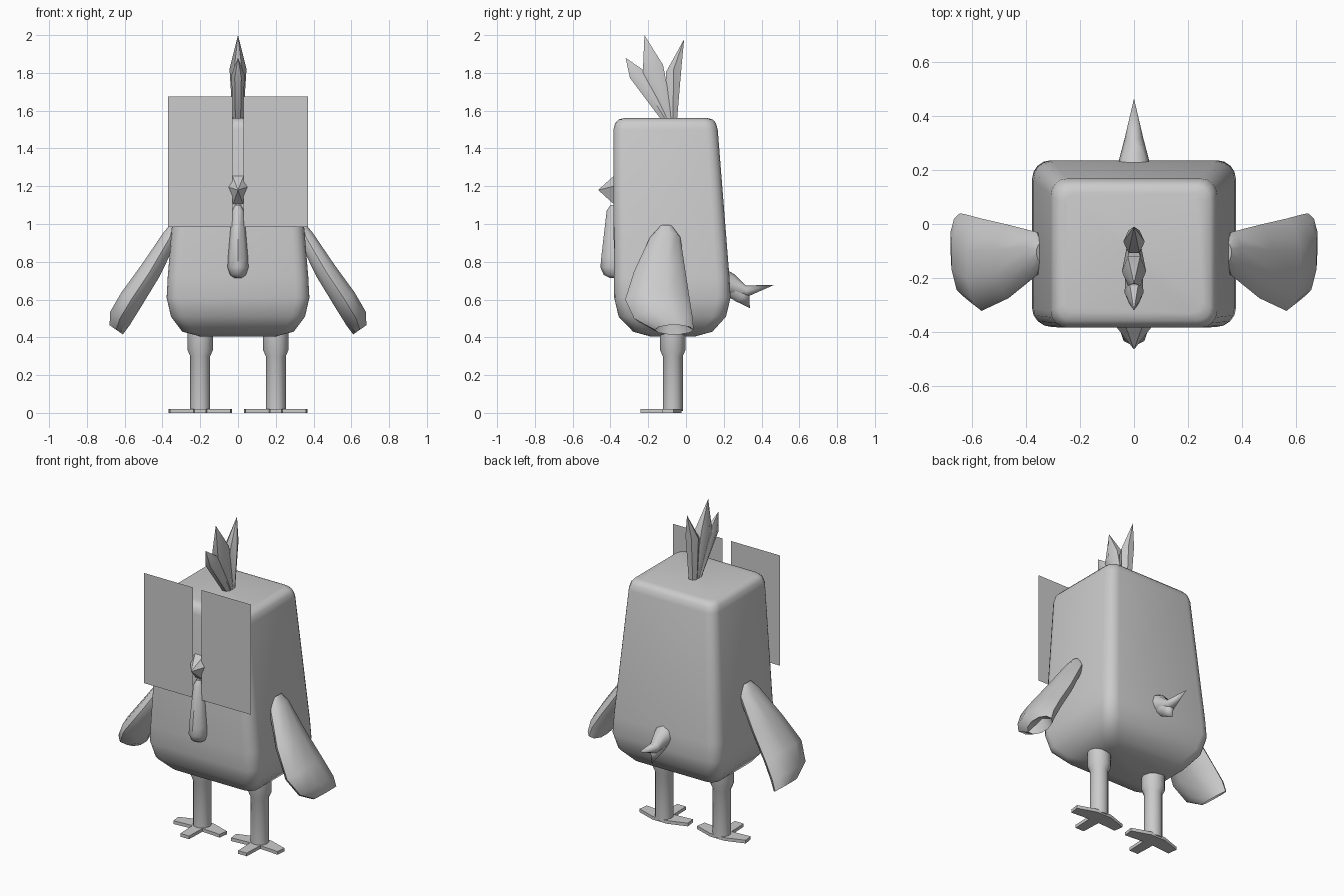
import bpy, bmesh, math
from mathutils import Vector as V

if "Cube" in bpy.data.objects:
    bpy.data.objects.remove(bpy.data.objects["Cube"])

grey = bpy.data.materials.new("plain grey")
grey.diffuse_color = (0.6, 0.6, 0.6, 1)
grey.use_nodes = True
grey.node_tree.nodes["Principled BSDF"].inputs["Base Color"].default_value = grey.diffuse_color


def make(name, bm, angle=50):
    bmesh.ops.recalc_face_normals(bm, faces=bm.faces)
    me = bpy.data.meshes.new(name)
    bm.to_mesh(me)
    bm.free()
    me.materials.append(grey)
    ob = bpy.data.objects.new(name, me)
    bpy.context.collection.objects.link(ob)
    bpy.ops.object.select_all(action='DESELECT')
    ob.select_set(True)
    bpy.context.view_layer.objects.active = ob
    bpy.ops.object.shade_smooth_by_angle(angle=math.radians(angle))
    return ob


def loft(bm, rings, end=None):
    """Skin a list of point rings; the last ring can close on a single point."""
    vs = [[bm.verts.new(p) for p in r] for r in rings]
    n = len(vs[0])
    for a, b in zip(vs, vs[1:]):
        for i in range(n):
            j = (i + 1) % n
            bm.faces.new((a[i], a[j], b[j], b[i]))
    bm.faces.new(vs[0][::-1])
    if end is None:
        bm.faces.new(vs[-1])
    else:
        tip = bm.verts.new(end)
        for i in range(n):
            bm.faces.new((vs[-1][i], vs[-1][(i + 1) % n], tip))


def oval(c, u, v, n=8):
    """Ring round c with half axes u and v."""
    return [V(c) + V(u) * math.cos(2 * math.pi * i / n) + V(v) * math.sin(2 * math.pi * i / n)
            for i in range(n)]


def round_rect(z, hx, y0, y1, r, seg=4):
    pts = []
    for k, (sx, sy) in enumerate(((1, 1), (-1, 1), (-1, -1), (1, -1))):
        cx, cy = sx * (hx - r), (y1 - r if sy > 0 else y0 + r)
        for i in range(seg + 1):
            a = math.pi / 2 * (k + i / seg)
            pts.append(V((cx + r * math.cos(a), cy + r * math.sin(a), z)))
    return pts


# body: flat front, tapered sides and back, rounded bottom
bm = bmesh.new()
loft(bm, [round_rect(*s) for s in (
    (0.405, 0.20, -0.19, 0.05, 0.05), (0.43, 0.295, -0.28, 0.14, 0.06),
    (0.51, 0.355, -0.357, 0.212, 0.07), (0.61, 0.378, -0.38, 0.236, 0.07),
    (0.72, 0.372, -0.382, 0.23, 0.07), (1.50, 0.308, -0.384, 0.168, 0.06),
    (1.535, 0.30, -0.375, 0.158, 0.06), (1.553, 0.283, -0.357, 0.142, 0.05),
    (1.56, 0.255, -0.33, 0.115, 0.04))])
make("body", bm)

# flat eye plates in front of the face
for s, side in ((-1, "left"), (1, "right")):
    bm = bmesh.new()
    bm.faces.new([bm.verts.new((s * x, -0.402, z)) for x, z in
                  ((0.03, 0.985), (0.37, 0.985), (0.37, 1.675), (0.03, 1.675))])
    make("eye_plate_" + side, bm)

# beak
bm = bmesh.new()
base = [(0.065, 1.2), (0.03, 1.255), (-0.03, 1.255), (-0.065, 1.2), (-0.025, 1.105), (0.025, 1.105)]
loft(bm, [[V((x, -0.36, z)) for x, z in base],
          [V((x, -0.382, z)) for x, z in base]], (0, -0.465, 1.18))
make("beak", bm, 20)

# wattle hanging below the beak
bm = bmesh.new()
loft(bm, [oval((0, -0.385, z), (w, 0, 0), (0, d, 0)) for z, w, d in (
    (0.715, 0.02, 0.02), (0.73, 0.042, 0.05), (0.77, 0.055, 0.068), (0.82, 0.053, 0.064),
    (1.07, 0.032, 0.035), (1.10, 0.015, 0.015))])
make("wattle", bm)

# comb: three fanned spikes (base y, middle y and z, half depth, half width, tip y and z)
bm = bmesh.new()
for by, my, mz, d, w, ty, tz in ((-0.10, -0.255, 1.79, 0.048, 0.035, -0.32, 1.88),
                                 (-0.085, -0.175, 1.82, 0.062, 0.045, -0.22, 2.0),
                                 (-0.07, -0.065, 1.82, 0.048, 0.040, -0.01, 1.978)):
    loft(bm, [oval((0, by, 1.54), (0.027, 0, 0), (0, 0.025, 0), 6),
              oval((0, my, mz), (w, 0, 0), (0, d, d * 0.4), 6)], (0, ty, tz))
make("comb", bm)

# tail: long back spike and short lower spike
bm = bmesh.new()
loft(bm, [oval((0, 0.18, 0.70), (0.065, 0, 0), (0, 0.02, 0.065)),
          oval((0, 0.24, 0.68), (0.055, 0, 0), (0, 0.015, 0.055)),
          oval((0, 0.32, 0.645), (0.034, 0, 0), (0, -0.005, 0.03))], (0, 0.465, 0.677))
loft(bm, [oval((0, 0.22, 0.67), (0.045, 0, 0), (0, 0.02, 0.04)),
          oval((0, 0.30, 0.62), (0.032, 0, 0), (0, 0.035, 0.03))], (0, 0.338, 0.555))
make("tail", bm)

# wings: flattened loft slanting outward with a notched end
n = V((0.82, 0, 0.57))
for s, side in ((-1, "left"), (1, "right")):
    bm = bmesh.new()
    rings = []
    for x, z, y0, y1, t in ((0.345, 0.985, -0.14, -0.07, 0.02), (0.36, 0.93, -0.19, -0.03, 0.045),
                            (0.465, 0.75, -0.275, -0.003, 0.06), (0.565, 0.60, -0.322, 0.02, 0.068),
                            (0.625, 0.50, -0.275, 0.036, 0.066), (0.645, 0.44, -0.165, 0.04, 0.045)):
        rings.append(oval((x, (y0 + y1) / 2, z), (0, (y1 - y0) / 2, 0), n * t, 10))
    for r in rings:
        for p in r:
            p.x *= s
    loft(bm, rings, (s * 0.605, -0.09, 0.51))
    make("wing_" + side, bm, 40)

# legs and three-toed feet
for s, side in ((-1, "left"), (1, "right")):
    cx, cy = s * 0.2, -0.07
    bm = bmesh.new()
    loft(bm, [oval((cx, cy, z), (r, 0, 0), (0, r, 0), 12) for z, r in (
        (0.01, 0.053), (0.30, 0.053), (0.335, 0.068), (0.45, 0.068))])
    make("leg_" + side, bm, 35)

    bm = bmesh.new()
    outline = [(-0.05, 0.045), (0.05, 0.045), (0.168, 0.005), (0.16, -0.055), (0.035, -0.045),
               (0.03, -0.172), (-0.03, -0.172), (-0.035, -0.045), (-0.16, -0.055), (-0.168, 0.005)]
    loft(bm, [[V((cx + x, cy + y, z)) for x, y in outline] for z in (0.0, 0.02)])
    make("foot_" + side, bm, 30)
